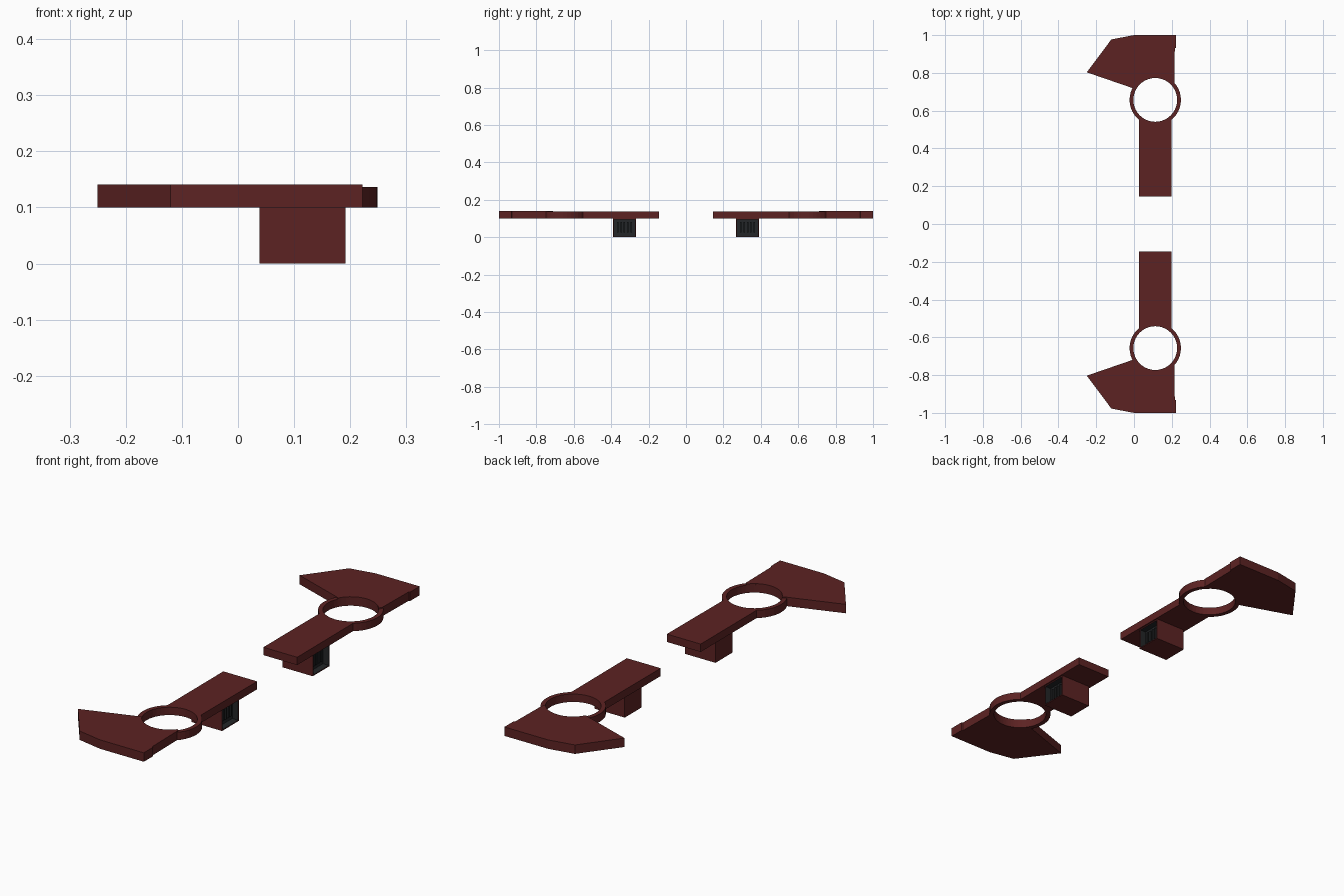
import bpy, bmesh, math
from mathutils import Vector

if "Cube" in bpy.data.objects:
    bpy.data.objects.remove(bpy.data.objects["Cube"])

CX, CY, R_OUT, R_IN = 0.1125, 0.657, 0.136, 0.116


def material(name, rgb):
    m = bpy.data.materials.new(name)
    m.diffuse_color = (*rgb, 1)
    m.use_nodes = True
    m.node_tree.nodes["Principled BSDF"].inputs["Base Color"].default_value = m.diffuse_color
    return m


RED = material("dark red", (0.108, 0.0165, 0.0165))
DARK = material("charcoal", (0.017, 0.019, 0.021))


def finish(name, bm, mats):
    """Make the object and mirror it to the other side (y)."""
    bmesh.ops.recalc_face_normals(bm, faces=bm.faces)
    me = bpy.data.meshes.new(name)
    bm.to_mesh(me)
    bm.free()
    for m in mats:
        me.materials.append(m)
    ob = bpy.data.objects.new(name, me)
    bpy.context.collection.objects.link(ob)
    mod = ob.modifiers.new("mirror", 'MIRROR')
    mod.use_axis = (False, True, False)
    mod.use_mirror_merge = False
    return ob


def arc(r, a0, a1, n):
    out = []
    for i in range(n + 1):
        a = math.radians(a0 + (a1 - a0) * i / n)
        out.append((CX + r * math.cos(a), CY + r * math.sin(a)))
    return out


def slab(name, pts, z0, z1):
    """Extrude a flat outline between two heights."""
    bm = bmesh.new()
    f = bm.faces.new([bm.verts.new((x, y, z0)) for x, y in pts])
    g = bmesh.ops.extrude_face_region(bm, geom=[f])
    vs = [v for v in g["geom"] if isinstance(v, bmesh.types.BMVert)]
    bmesh.ops.translate(bm, verts=vs, vec=(0, 0, z1 - z0))
    return finish(name, bm, [RED])


def add_box(bm, lo, hi):
    vs = bmesh.ops.create_cube(bm, size=1)["verts"]
    lo, hi = Vector(lo), Vector(hi)
    for v in vs:
        v.co = (lo + hi) / 2 + Vector(a * b for a, b in zip(v.co, hi - lo))


# fan-shaped outer plate, cut round the hole
slab("outer_plate",
     [(0.213, 0.74), (0.216, 0.93), (0.222, 0.932), (0.222, 1.0), (0.0, 1.0),
      (-0.12, 0.977), (-0.25, 0.803), (0.0, 0.717)] + arc(R_IN, 152, 38, 14),
     0.10, 0.141)

# straight inner arm, ending on the ring
slab("arm", [(0.199, 0.145), (0.027, 0.145)] + arc(R_OUT - 0.004, 230, 310, 10),
     0.10, 0.136)

# round ring
bm = bmesh.new()
N = 40
loops = [[bm.verts.new((x, y, z)) for x, y in arc(r, 0, 360, N)[:N]]
         for r, z in ((R_OUT, 0.10), (R_OUT, 0.136), (R_IN, 0.136), (R_IN, 0.10))]
for k in range(4):
    a, b = loops[k], loops[(k + 1) % 4]
    for i in range(N):
        j = (i + 1) % N
        bm.faces.new((a[i], a[j], b[j], b[i]))
finish("ring", bm, [RED])

# under-slung box with a recessed dark opening on its +x face
bm = bmesh.new()
add_box(bm, (0.038, 0.268, 0.0), (0.192, 0.39, 0.10))
bm.normal_update()
face = next(f for f in bm.faces if f.normal.x > 0.9)
bmesh.ops.inset_region(bm, faces=[face], thickness=0.007)
g = bmesh.ops.extrude_face_region(bm, geom=[face])
bmesh.ops.translate(bm, vec=(-0.03, 0, 0),
                    verts=[v for v in g["geom"] if isinstance(v, bmesh.types.BMVert)])
if face.is_valid:
    bmesh.ops.delete(bm, geom=[face], context='FACES_ONLY')
for f in bm.faces:
    c = f.calc_center_median()
    if 0.15 < c.x < 0.19 and 0.27 < c.y < 0.388 and 0.003 < c.z < 0.097:
        f.material_index = 1
finish("under_box", bm, [RED, DARK])

# upright slats inside the opening
bm = bmesh.new()
for i in range(5):
    y = 0.329 + (i - 2) * 0.018
    add_box(bm, (0.16, y - 0.004, 0.025), (0.172, y + 0.004, 0.08))
finish("slats", bm, [DARK])
